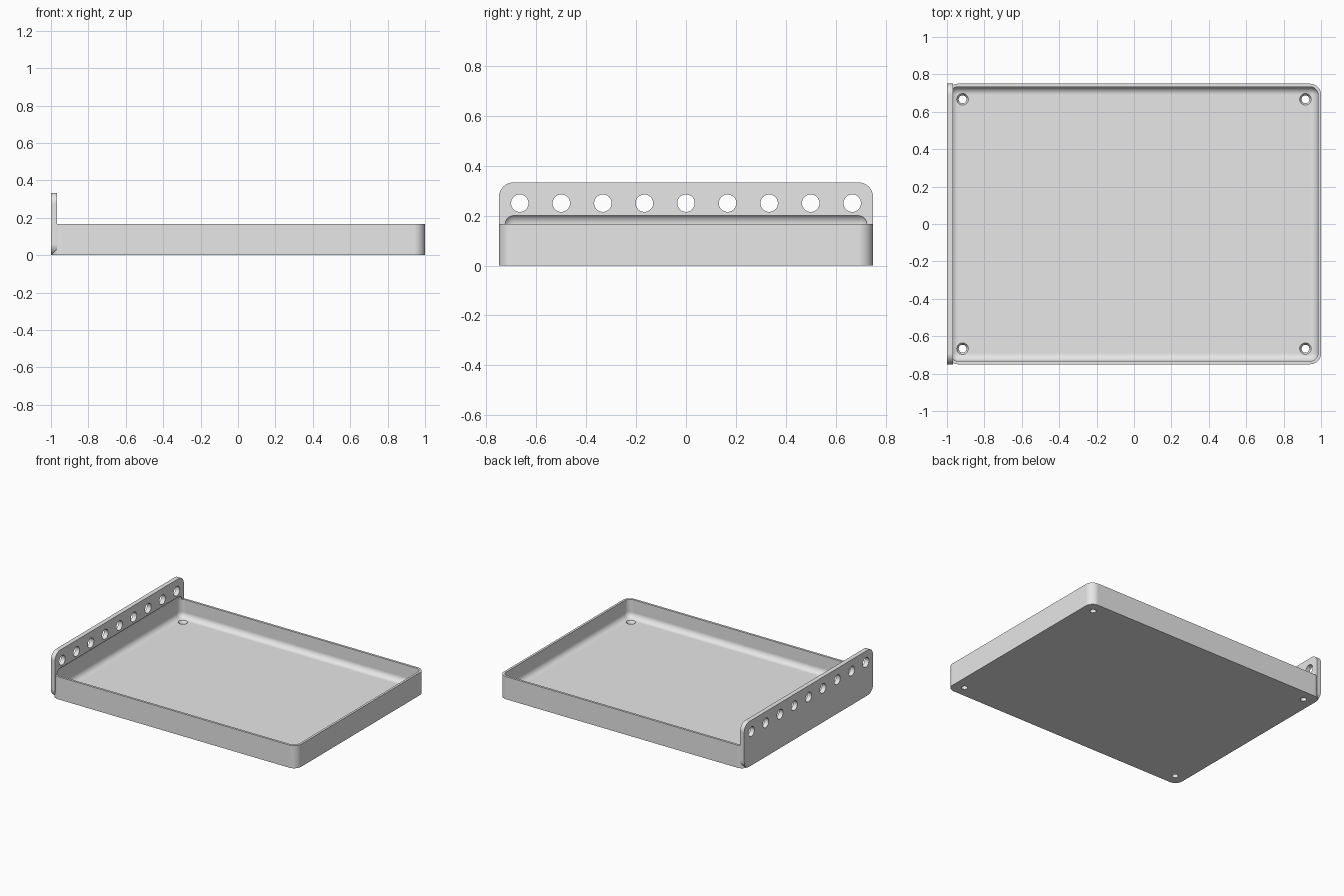
import bpy, bmesh, math
from mathutils import Matrix, Vector

default = bpy.data.objects.get("Cube")
if default:
    bpy.data.objects.remove(default, do_unlink=True)

grey = bpy.data.materials.new("light_grey")
grey.use_nodes = True
grey.diffuse_color = (0.8, 0.8, 0.8, 1)
grey.node_tree.nodes["Principled BSDF"].inputs["Base Color"].default_value = (0.8, 0.8, 0.8, 1)

MM = 1 / 60          # design unit: the tray is 120 long
LENGTH, WIDTH = 120, 90


def make_object(name, bm):
    bmesh.ops.scale(bm, vec=(MM, MM, MM), verts=bm.verts)
    bmesh.ops.recalc_face_normals(bm, faces=bm.faces)
    mesh = bpy.data.meshes.new(name)
    bm.to_mesh(mesh)
    bm.free()
    mesh.materials.append(grey)
    obj = bpy.data.objects.new(name, mesh)
    bpy.context.collection.objects.link(obj)
    return obj


def rounded_box(name, lo, hi, radius, axis=None):
    """Box with all edges rounded, or only those parallel to one axis."""
    lo, hi = Vector(lo), Vector(hi)
    bm = bmesh.new()
    bmesh.ops.create_cube(bm, size=1)
    bmesh.ops.scale(bm, vec=hi - lo, verts=bm.verts)
    bmesh.ops.translate(bm, vec=(lo + hi) / 2, verts=bm.verts)
    edges = [e for e in bm.edges if axis is None
             or abs((e.verts[0].co - e.verts[1].co)[axis]) > 0.1]
    bmesh.ops.bevel(bm, geom=edges, offset=radius, offset_type='OFFSET',
                    segments=10, profile=0.5, affect='EDGES', clamp_overlap=True)
    return make_object(name, bm)


def add_cone(bm, center, r_low, r_high, depth, rotation=Matrix()):
    bmesh.ops.create_cone(bm, cap_ends=True, segments=40, radius1=r_low, radius2=r_high,
                          depth=depth, matrix=Matrix.Translation(center) @ rotation)


def combine(target, other, operation):
    mod = target.modifiers.new(operation.lower(), 'BOOLEAN')
    mod.operation, mod.object, mod.solver = operation, other, 'EXACT'
    bpy.context.view_layer.objects.active = target
    bpy.ops.object.modifier_apply(modifier=mod.name)
    bpy.data.objects.remove(other, do_unlink=True)


# Tray body joined to the taller end plate
half_l, half_w = LENGTH / 2, WIDTH / 2
tray = rounded_box("tray", (-half_l, -half_w, 0), (half_l, half_w, 10), 3.5, axis=2)
plate = rounded_box("end_plate", (-half_l, -half_w, 0), (2 - half_l, half_w, 20), 3.5, axis=0)
combine(tray, plate, 'UNION')

# Hollow with filleted edges, which also bites into the end plate
hollow = rounded_box("hollow_cutter", (1 - half_l, 1 - half_w, 2),
                     (half_l - 1, half_w - 1, 12.5), 2.5)
combine(tray, hollow, 'DIFFERENCE')

# Row of round holes through the end plate
bm = bmesh.new()
for i in range(-4, 5):
    add_cone(bm, (1 - half_l, i * 10, 15), 2.1, 2.1, 6, Matrix.Rotation(math.pi / 2, 4, 'Y'))
combine(tray, make_object("plate_hole_cutter", bm), 'DIFFERENCE')

# Countersunk screw holes in the floor corners
for name, height, r_low, r_high, depth in (("screw_hole_cutter", 1, 1.25, 1.25, 6),
                                           ("countersink_cutter", 1.7, 1.25, 2.1, 1.4)):
    bm = bmesh.new()
    for sx in (-1, 1):
        for sy in (-1, 1):
            add_cone(bm, (sx * (half_l - 5), sy * (half_w - 5), height), r_low, r_high, depth)
    combine(tray, make_object(name, bm), 'DIFFERENCE')

# Smooth fillets with flat main faces
bpy.ops.object.select_all(action='DESELECT')
tray.select_set(True)
bpy.context.view_layer.objects.active = tray
bpy.ops.object.shade_smooth_by_angle(angle=math.radians(30))
normals = tray.modifiers.new("weighted_normals", 'WEIGHTED_NORMAL')
normals.keep_sharp = True
